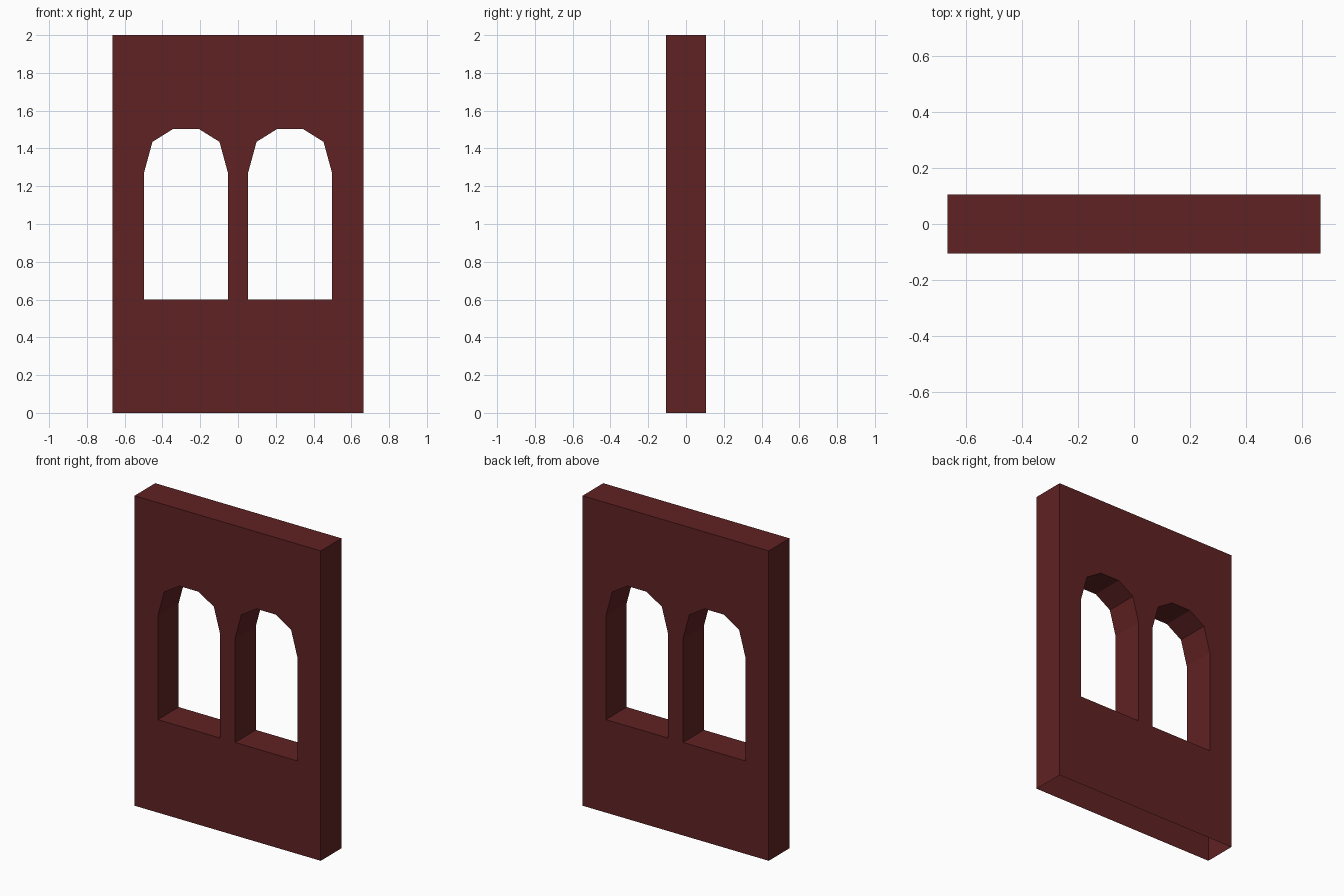
import bpy, bmesh
from mathutils import Vector

if "Cube" in bpy.data.objects:
    bpy.data.objects.remove(bpy.data.objects["Cube"])

HALF_W, HALF_D, HEIGHT = 0.665, 0.106, 2.0

mat = bpy.data.materials.new("dark_red")
mat.diffuse_color = (0.117, 0.016, 0.017, 1)
mat.use_nodes = True
mat.node_tree.nodes["Principled BSDF"].inputs["Base Color"].default_value = mat.diffuse_color

# Outline of the wall and of one arched opening (x, z)
wall = [(-HALF_W, 0), (HALF_W, 0), (HALF_W, HEIGHT), (-HALF_W, HEIGHT)]
arch = [(0.053, 0.6), (0.498, 0.6), (0.498, 1.27), (0.453, 1.435),
        (0.344, 1.503), (0.207, 1.503), (0.098, 1.435), (0.053, 1.27)]
loops = [wall, arch, [(-x, z) for x, z in arch]]

bm = bmesh.new()
edges = []
for loop in loops:
    vs = [bm.verts.new((x, -HALF_D, z)) for x, z in loop]
    edges += [bm.edges.new((a, b)) for a, b in zip(vs, vs[1:] + vs[:1])]

# Front face with two holes, then thickness
bmesh.ops.triangle_fill(bm, edges=edges, use_beauty=True, normal=Vector((0, -1, 0)))
ret = bmesh.ops.extrude_face_region(bm, geom=bm.faces[:], use_keep_orig=True)
moved = [g for g in ret["geom"] if isinstance(g, bmesh.types.BMVert)]
bmesh.ops.translate(bm, verts=moved, vec=(0, 2 * HALF_D, 0))
bmesh.ops.recalc_face_normals(bm, faces=bm.faces[:])
bmesh.ops.dissolve_limit(bm, angle_limit=0.01, verts=bm.verts[:], edges=bm.edges[:])

# The underside is open
bottom = [f for f in bm.faces if all(v.co.z < 0.001 for v in f.verts)]
bmesh.ops.delete(bm, geom=bottom, context="FACES_ONLY")

me = bpy.data.meshes.new("window_wall")
bm.to_mesh(me)
bm.free()
me.materials.append(mat)
bpy.context.collection.objects.link(bpy.data.objects.new("window_wall", me))
